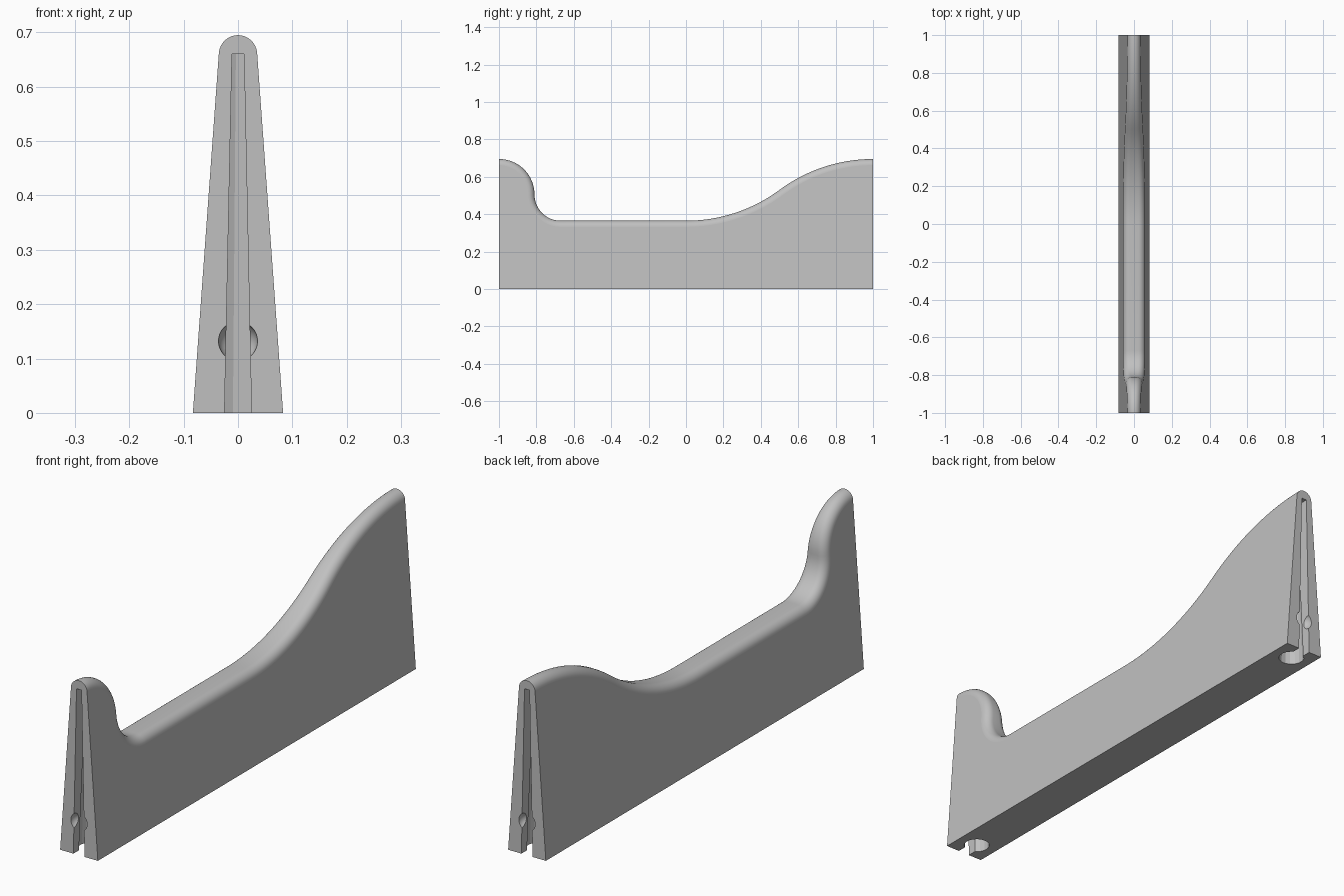
import bpy, bmesh, math
from mathutils import Matrix, Vector

cube = bpy.data.objects.get("Cube")
if cube:
    bpy.data.objects.remove(cube)

grey = bpy.data.materials.new("plain grey")
colour = (0.53, 0.53, 0.53, 1)
grey.diffuse_color = colour
grey.use_nodes = True
grey.node_tree.nodes["Principled BSDF"].inputs["Base Color"].default_value = colour

FILLET, STEPS = 0.0325, 8


def half_width(z):
    return 0.083 - 0.0722 * z


def arc(cy, cz, r, start, end, n):
    """Points and outward normals along an arc; concave arcs face their centre."""
    side = 1 if start > end else -1
    for i in range(n + 1):
        a = math.radians(start + (end - start) * i / n)
        c, s = math.cos(a), math.sin(a)
        yield Vector((cy + r * c, cz + r * s)), Vector((c, s)) * side


def make_object(name, bm):
    mesh = bpy.data.meshes.new(name)
    bmesh.ops.recalc_face_normals(bm, faces=bm.faces)
    bm.to_mesh(mesh)
    bm.free()
    mesh.materials.append(grey)
    obj = bpy.data.objects.new(name, mesh)
    bpy.context.collection.objects.link(obj)
    return obj


# Top outline: tall rounded front, low flat run, long S-curve to the back
R = 0.84
sweep = math.degrees(math.asin(0.5 / R))
outline = []
for piece in (arc(-1, 0.505, 0.19, 90, 0, 20),
              arc(-0.67, 0.505, 0.14, 180, 270, 16),
              arc(0, 0.365 + R, R, 270, 270 + sweep, 20),
              arc(1, 0.695 - R, R, 90 + sweep, 90, 20)):
    for p, n in piece:
        if not outline or (p - outline[-1][0]).length > 0.002:
            outline.append((p, n))

# Tapered wall with a rounded top edge
bm = bmesh.new()
rows = []
for p, n in outline:
    half = []
    for i in range(STEPS + 1):
        a = math.pi / 2 * i / STEPS
        q = p - n * FILLET * (1 - math.cos(a))
        x = max(half_width(q.y) - FILLET * (1 - math.sin(a)), 0.0005)
        half.append((x, q.x, q.y))
    pts = [(-x, y, z) for x, y, z in reversed(half)] + half
    rows.append([bm.verts.new(v) for v in pts])
for r0, r1 in zip(rows, rows[1:]):
    for i in range(len(r0) - 1):
        bm.faces.new((r0[i], r0[i + 1], r1[i + 1], r1[i])).smooth = True
w = half_width(0)
fl, fr, bl, br = [bm.verts.new((x, y, 0)) for y in (-1, 1) for x in (-w, w)]
bm.faces.new([fl] + rows[0] + [fr])
bm.faces.new([bl] + rows[-1] + [br])
bm.faces.new([fl] + [r[0] for r in rows] + [bl])
bm.faces.new([fr] + [r[-1] for r in rows] + [br])
bm.faces.new((fl, fr, br, bl))
wall = make_object("wall", bm)


def cut(name, bm):
    cutter = make_object(name, bm)
    cutter.hide_render = True
    mod = wall.modifiers.new(name, "BOOLEAN")
    mod.operation, mod.solver, mod.object = "DIFFERENCE", "EXACT", cutter
    bpy.context.view_layer.objects.active = wall
    bpy.ops.object.modifier_apply(modifier=mod.name)
    bpy.data.objects.remove(cutter)


# Keyhole socket at each end: tapered round bore, narrow slot, round dimple
LOW, HIGH = -0.01, 0.66
for end in (-1, 1):
    bm = bmesh.new()
    bmesh.ops.create_cone(bm, cap_ends=True, segments=16, radius1=0.048, radius2=0.02,
                          depth=HIGH - LOW,
                          matrix=Matrix.Translation((0, end * 0.925, (HIGH + LOW) / 2))
                          @ Matrix.Rotation(math.pi / 16, 4, "Z"))
    cut("bore_cutter", bm)

    bm = bmesh.new()
    bmesh.ops.create_cube(bm, size=1)
    for v in bm.verts:
        top = v.co.z > 0
        v.co = (math.copysign(0.011 if top else 0.025, v.co.x),
                end * (1.02 if v.co.y > 0 else 0.925), HIGH if top else LOW)
    cut("slot_cutter", bm)

    bm = bmesh.new()
    bmesh.ops.create_uvsphere(bm, u_segments=32, v_segments=16, radius=0.036,
                              matrix=Matrix.Translation((0, end, 0.132)))
    for f in bm.faces:
        f.smooth = True
    cut("dimple_cutter", bm)

# Keep crisp borders between the rounded top, the flat sides and the sockets
bm = bmesh.new()
bm.from_mesh(wall.data)
for e in bm.edges:
    if len(e.link_faces) == 2 and e.calc_face_angle(0) > math.radians(30):
        e.smooth = False
bm.to_mesh(wall.data)
bm.free()
